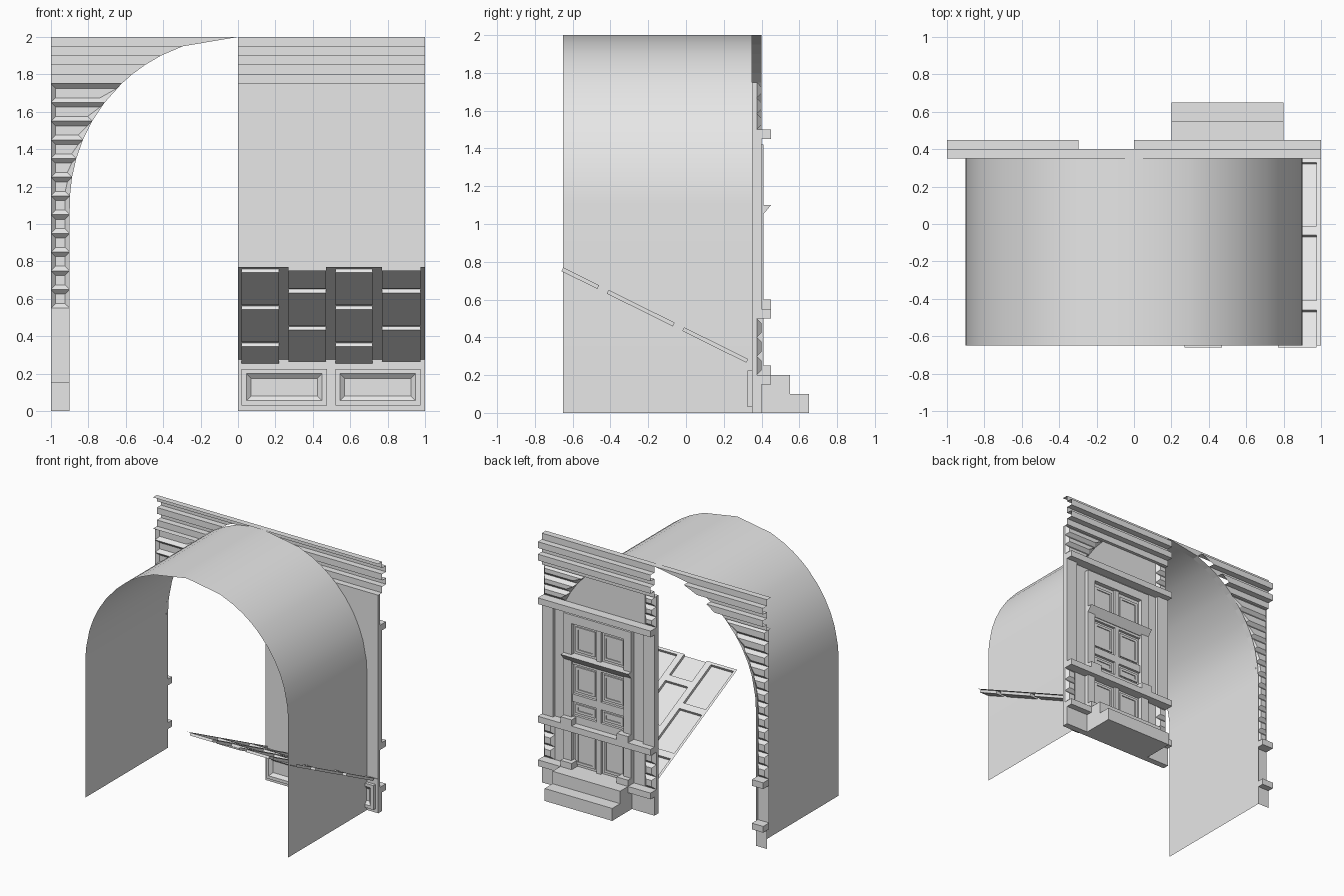
import bpy, bmesh, math
from mathutils import Vector

if "Cube" in bpy.data.objects:
    bpy.data.objects.remove(bpy.data.objects["Cube"])

stone = bpy.data.materials.new("plain_grey")
stone.diffuse_color = (0.8, 0.8, 0.8, 1)
stone.use_nodes = True
stone.node_tree.nodes["Principled BSDF"].inputs["Base Color"].default_value = stone.diffuse_color

R, SPRING = 0.9, 1.1
LEVELS = [1.1, 1.2, 1.35, 1.45, 1.55, 1.65, 1.75, 1.8, 1.85, 1.9, 1.95, 2.0]


def arch(z):
    """Half width of the archway at height z."""
    return R if z <= SPRING else math.sqrt(max(0, R * R - (z - SPRING) ** 2))


def mesh(name, polys, toward=None, smooth=False):
    """Object from a list of polygons; open sheets are turned to face 'toward'."""
    bm = bmesh.new()
    for p in polys:
        bm.faces.new([bm.verts.new(v) for v in p])
    bmesh.ops.remove_doubles(bm, verts=bm.verts, dist=1e-5)
    bmesh.ops.dissolve_degenerate(bm, edges=bm.edges, dist=1e-5)
    bmesh.ops.recalc_face_normals(bm, faces=bm.faces)
    if toward:
        bm.normal_update()
        if sum(f.normal.dot(Vector(toward)) * f.calc_area() for f in bm.faces) < 0:
            bmesh.ops.reverse_faces(bm, faces=bm.faces)
    me = bpy.data.meshes.new(name)
    bm.to_mesh(me)
    bm.free()
    me.materials.append(stone)
    if smooth:
        me.polygons.foreach_set("use_smooth", [True] * len(me.polygons))
    ob = bpy.data.objects.new(name, me)
    bpy.context.collection.objects.link(ob)
    return ob


def prism(name, yz, x0, x1):
    """Closed profile in y,z extruded along x."""
    a = [(x0, y, z) for y, z in yz]
    b = [(x1, y, z) for y, z in yz]
    n = len(yz)
    sides = [[a[i], a[(i + 1) % n], b[(i + 1) % n], b[i]] for i in range(n)]
    return mesh(name, sides + [a, b])


def box(name, x0, x1, y0, y1, z0, z1):
    return prism(name, [(y0, z0), (y1, z0), (y1, z1), (y0, z1)], x0, x1)


def relief(xb, xt, z0, z1, steps):
    """Nested rings (margin, y) closed with a cap; xb and xt are x ranges at bottom and top."""
    rings = [[(xb[0] + m, y, z0 + m), (xb[1] - m, y, z0 + m),
              (xt[1] - m, y, z1 - m), (xt[0] + m, y, z1 - m)] for m, y in steps]
    polys = [[p[i], p[(i + 1) % 4], q[(i + 1) % 4], q[i]]
             for p, q in zip(rings, rings[1:]) for i in range(4)]
    return polys + [rings[-1]]


# Barrel vault with straight legs
half = [(R, 0)] + [(arch(z), z) for z in LEVELS]
outline = [(-x, z) for x, z in half] + half[-2::-1]
mesh("barrel_vault", [[(a[0], -0.65, a[1]), (b[0], -0.65, b[1]), (b[0], 0.35, b[1]), (a[0], 0.35, a[1])]
                      for a, b in zip(outline, outline[1:])], (0, 0, 1), True)
# Narrow return between vault and open half of the facade
left = outline[:len(half)]
mesh("arch_reveal", [[(a[0], 0.35, a[1]), (b[0], 0.35, b[1]), (b[0], 0.4, b[1]), (a[0], 0.4, a[1])]
                     for a, b in zip(left, left[1:])], (1, 0, -1))

# Stepped cornice over both halves, clipped by the arch on the open half
profile = [(0.4, 1.75), (0.4, 1.8), (0.45, 1.8), (0.45, 1.85), (0.4, 1.85), (0.4, 1.9),
           (0.45, 1.9), (0.45, 1.95), (0.4, 1.95), (0.4, 2.0), (0.35, 2.0)]
for name, x0, end in (("cornice_open_side", -1, lambda z: -arch(z)), ("cornice_house_side", 0, lambda z: 1)):
    polys = [[(x0, 0.35, 1.75), (end(1.75), 0.35, 1.75), (end(1.75), 0.4, 1.75), (x0, 0.4, 1.75)]]
    polys += [[(x0, *a), (end(a[1]), *a), (end(b[1]), *b), (x0, *b)] for a, b in zip(profile, profile[1:])]
    mesh(name, polys, (0, 1, 0))

# Rusticated corner stones, one bevelled block per 0.1 of height
BLOCK = [(0, 0.375), (0.025, 0.4)]
rows = [0.55 + 0.1 * i for i in range(12)]
polys = []
for z in rows:
    polys += relief((-1, -arch(z)), (-1, -arch(z + 0.1)), z, z + 0.1, BLOCK)
mesh("open_side_quoins", polys, (0, 1, 0))
polys = []
for z in [0.2, 0.3, 0.4] + [1.5, 1.5833, 1.6667]:
    h = 0.1 if z < 1 else 0.0833
    polys += relief((arch(z), 1), (arch(z + h), 1), z, z + h, BLOCK)
    polys += relief((0, 0.1), (0, 0.1), z, z + h, BLOCK)
mesh("house_quoins", polys, (0, 1, 0))

# Open side pillar foot and its bands
mesh("pillar_shaft", [[(-1, 0.375, 0.2), (-R, 0.375, 0.2), (-R, 0.375, 0.5), (-1, 0.375, 0.5)]], (0, 1, 0))
mesh("pillar_foot", [[(-1, 0.4, 0), (-R, 0.4, 0), (-R, 0.4, 0.15), (-1, 0.4, 0.15)]], (0, 1, 0))
for z in (0.15, 0.5):
    box("pillar_band", -1, -R, 0.375, 0.45, z, z + 0.05)

# House wall, plinth, bands and pilasters
box("house_wall", 0, 1, 0.35, 0.375, 0, 1.75)
box("house_plinth", 0, 1, 0.375, 0.4, 0, 0.15)
for z in (0.15, 0.5, 1.45):
    box("house_band", 0, 1, 0.375, 0.45, z, z + 0.05)
for x in (0, 0.9):
    box("pilaster", x, x + 0.1, 0.375, 0.4, 0.55, 1.45)

# Door frame, sunk leaves and small blocks at the jamb feet
for x in (0.2, 0.73):
    box("door_jamb", x, x + 0.07, 0.375, 0.41, 0.2, 1.42)
box("door_lintel", 0.27, 0.73, 0.375, 0.41, 1.35, 1.42)
box("door_mullion", 0.48, 0.52, 0.375, 0.395, 0.2, 1.35)
for z in (0.55, 0.72, 1.02):
    box("door_rail", 0.27, 0.73, 0.375, 0.395, z, z + 0.06)
polys = []
for x in (0.29, 0.54):
    for z0, z1 in ((0.22, 0.48), (0.63, 0.7), (0.8, 1.0), (1.12, 1.32)):
        polys += relief((x, x + 0.17), (x, x + 0.17), z0, z1, [(0, 0.375), (0, 0.385), (0.02, 0.385), (0.02, 0.378)])
mesh("door_panels", polys, (0, 1, 0))
for x in (0.2, 0.7):
    for z in (0.2, 0.55):
        box("jamb_block", x, x + 0.1, 0.375, 0.45, z, z + 0.05)

# Wedge canopy over the door and entry steps
prism("canopy", [(0.375, 1.1), (0.45, 1.1), (0.4, 1.04), (0.375, 1.04)], 0.2, 0.8)
prism("steps", [(0.4, 0), (0.65, 0), (0.65, 0.1), (0.55, 0.1), (0.55, 0.2), (0.4, 0.2)], 0.2, 0.8)

# Two sunk panels on the inner base of the wall
for x in (0.02, 0.52):
    mesh("base_panel", relief((x, x + 0.455), (x, x + 0.455), 0.03, 0.225,
                              [(0, 0.35), (0, 0.325), (0.025, 0.325), (0.05, 0.345)]), (0, -1, 0))

# Sloping slab with staggered sunk panels
xs = [0, 0.02, 0.22, 0.27, 0.47, 0.52, 0.72, 0.77, 0.975, 1]
ys = [-0.65, -0.63, -0.46, -0.41, -0.28, -0.23, -0.06, -0.01, 0.12, 0.17, 0.33, 0.35]
SPANS = [[(-0.63, -0.28), (-0.23, 0.12), (0.17, 0.35)], [(-0.65, -0.46), (-0.41, -0.06), (-0.01, 0.33)]]


def depth(i, j):
    if i % 2 == 0:
        return 0
    mid = (ys[j] + ys[j + 1]) / 2
    return 0.022 if any(a < mid < b for a, b in SPANS[(i // 2) % 2]) else 0


def slab(x, y, d):
    return (x, y - 0.45 * d, 0.275 + 0.495 * (0.35 - y) - 0.89 * d)


polys = []
for i in range(len(xs) - 1):
    for j in range(len(ys) - 1):
        d, (xa, xb), (ya, yb) = depth(i, j), xs[i:i + 2], ys[j:j + 2]
        polys.append([slab(xa, ya, d), slab(xb, ya, d), slab(xb, yb, d), slab(xa, yb, d)])
        if i and depth(i - 1, j) != d:
            e = depth(i - 1, j)
            polys.append([slab(xa, ya, d), slab(xa, yb, d), slab(xa, yb, e), slab(xa, ya, e)])
        if j and depth(i, j - 1) != d:
            e = depth(i, j - 1)
            polys.append([slab(xa, ya, d), slab(xb, ya, d), slab(xb, ya, e), slab(xa, ya, e)])
mesh("sloping_slab", polys, (0, 0, 1))
